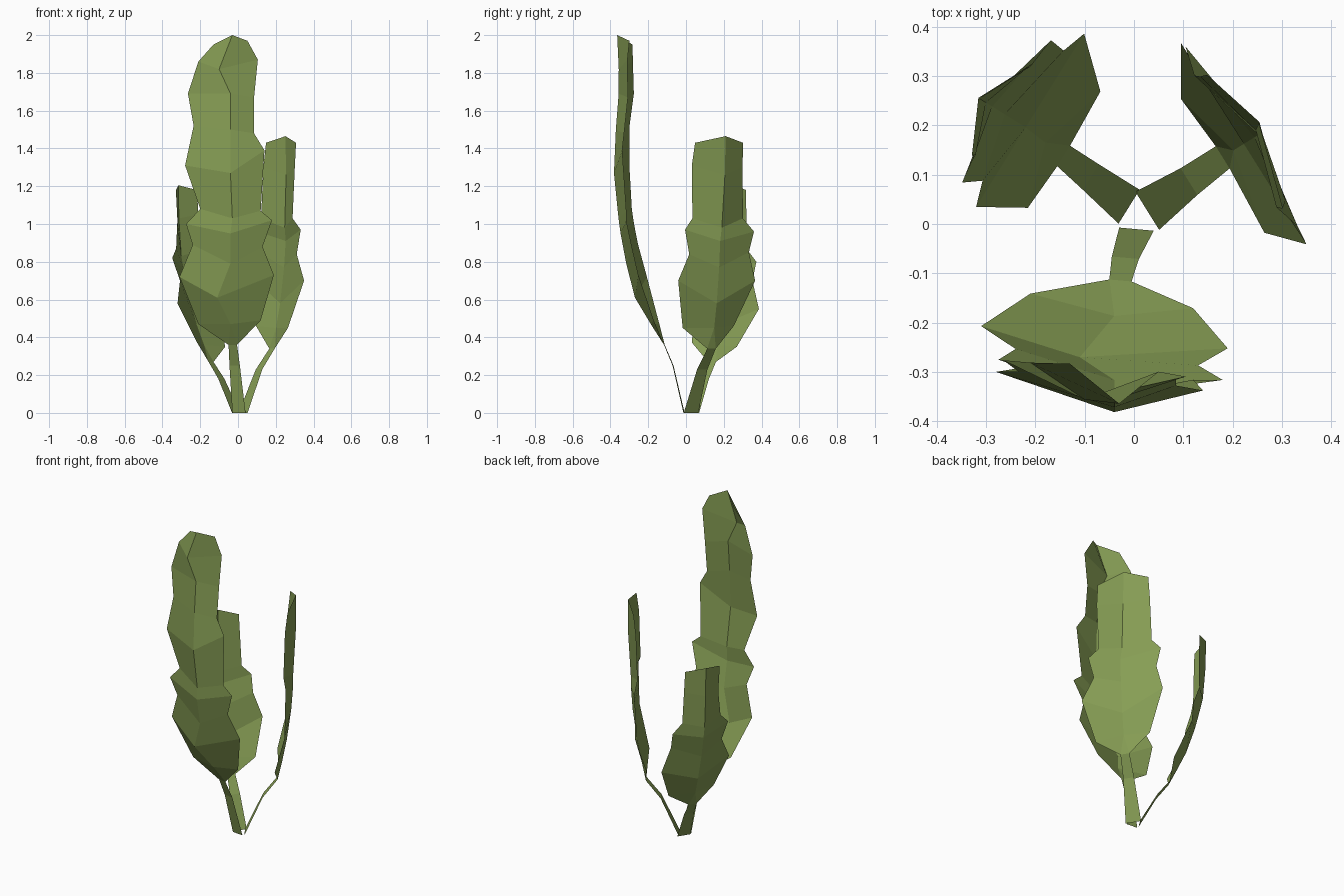
import bpy
from mathutils import Vector

mat = bpy.data.materials.new("leaf_green")
mat.diffuse_color = (0.24, 0.34, 0.09, 1)


def leaf(name, normal, twist, stem, blade):
    """Stalk rows: (left, right, out, z).
    Blade rows: (left, mid, right, rim_out, left_z, right_z, mid_out, mid_z)."""
    n = Vector((normal[0], normal[1], 0)).normalized()
    side = Vector((-n.y, n.x, 0))
    verts, faces = [], []

    def add(u, out, z):
        verts.append(side * u + n * (out + twist * u) + Vector((0, 0, z)))

    # narrow stalk strip
    for l, r, out, z in stem:
        add(l, out, z)
        add(r, out, z)
    for i in range(0, 2 * (len(stem) - 1), 2):
        faces.append((i, i + 1, i + 3, i + 2))

    # folded blade: rim, midrib, rim
    s = len(verts)
    for l, m, r, ro, lz, rz, mo, mz in blade:
        add(l, ro, lz)
        add(m, mo, mz)
        add(r, ro, rz)
    faces += [(s - 2, s + 1, s), (s - 2, s - 1, s + 1), (s - 1, s + 2, s + 1)]
    for i in range(s, s + 3 * (len(blade) - 1), 3):
        faces += [(i, i + 1, i + 4, i + 3), (i + 1, i + 2, i + 5, i + 4)]

    me = bpy.data.meshes.new(name)
    me.from_pydata(verts, [], faces)
    me.materials.append(mat)
    ob = bpy.data.objects.new(name, me)
    bpy.context.collection.objects.link(ob)


# Tall front leaf
leaf("front_leaf", (0, -1), 0.09,
     [(-.03, .04, .01, 0), (-.045, .01, .07, .25), (-.05, -.005, .117, .36)],
     [(-.21, -.04, .12, .16, .47, .49, .19, .47),
      (-.31, -.11, .19, .235, .72, .73, .28, .61),
      (-.24, -.04, .13, .275, .89, .88, .32, .79),
      (-.275, -.04, .18, .30, 1.0, 1.02, .35, .95),
      (-.20, -.03, .12, .305, 1.08, 1.07, .36, 1.03),
      (-.28, -.04, .14, .325, 1.31, 1.39, .385, 1.27),
      (-.235, -.04, .085, .32, 1.52, 1.48, .375, 1.50),
      (-.265, -.04, .085, .30, 1.69, 1.67, .36, 1.69),
      (-.21, -.10, .105, .30, 1.86, 1.87, .365, 1.82),
      (-.13, -.03, .05, .295, 1.95, 1.97, .367, 2.0)])

# Medium leaf, back right
leaf("right_leaf", (.85, .53), 0,
     [(-.037, .054, .037, 0), (-.018, .046, .14, .23), (-.007, .046, .224, .34)],
     [(-.155, .02, .164, .215, .45, .46, .25, .45),
      (-.22, .02, .26, .275, .70, .70, .275, .58),
      (-.15, .02, .222, .273, .84, .85, .30, .77),
      (-.18, .02, .25, .279, .97, .96, .31, .91),
      (-.124, .03, .191, .263, 1.03, 1.03, .31, .98),
      (-.133, .04, .183, .272, 1.31, 1.30, .325, 1.26),
      (-.122, .045, .178, .286, 1.43, 1.43, .324, 1.465)])

# Short leaf, back left
leaf("left_leaf", (-.85, .53), 0,
     [(-.065, .016, .027, 0), (-.065, -.004, .125, .18), (-.066, -.017, .194, .27)],
     [(-.192, -.045, .086, .20, .35, .37, .24, .36),
      (-.274, -.05, .14, .29, .55, .58, .29, .47),
      (-.223, -.05, .088, .307, .70, .70, .34, .63),
      (-.227, -.05, .113, .34, .80, .82, .37, .76),
      (-.17, -.05, .064, .346, .86, .87, .385, .83),
      (-.16, -.05, .05, .347, 1.05, 1.02, .40, 1.03),
      (-.155, -.05, .057, .352, 1.18, 1.18, .403, 1.205)])
